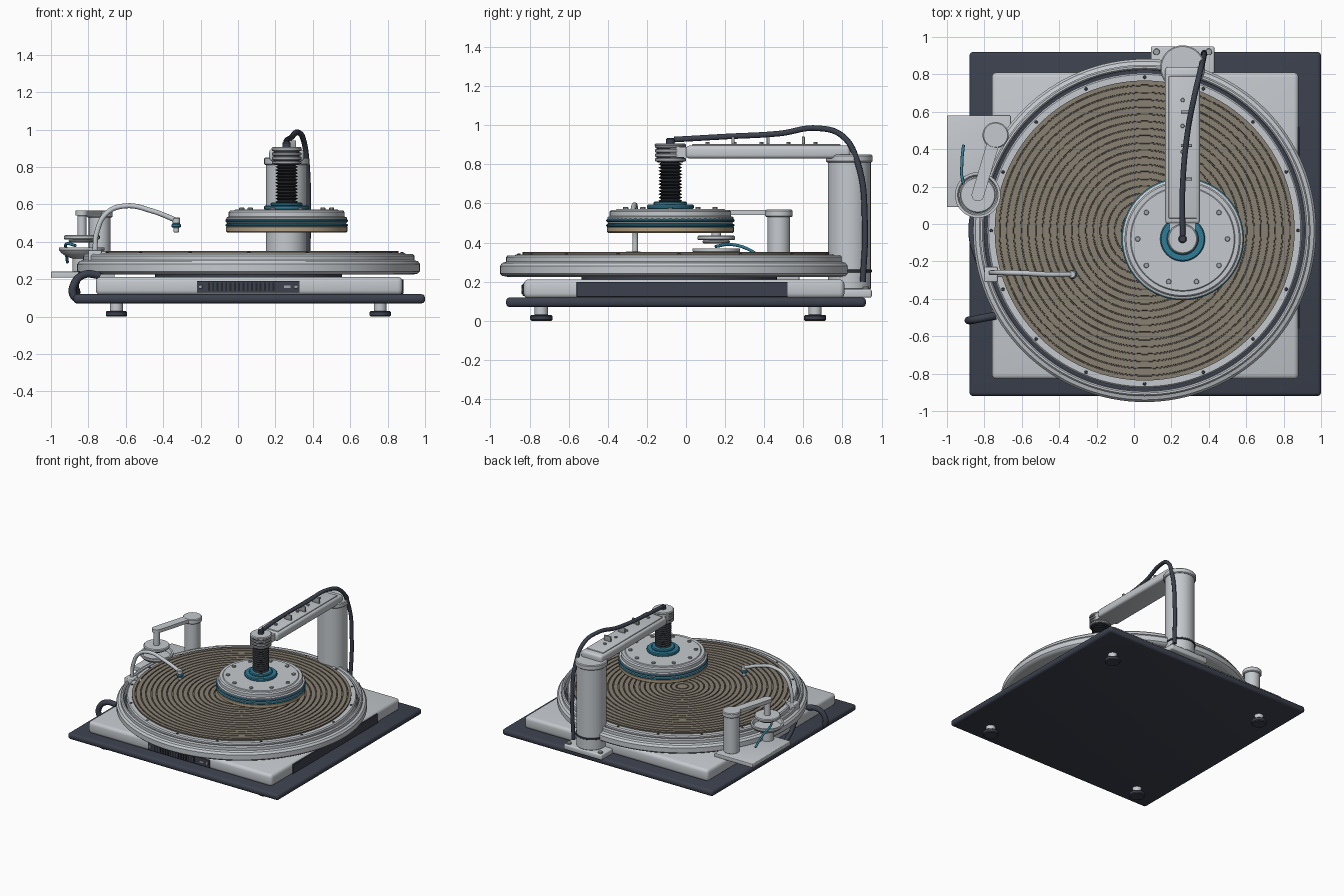
import bpy, bmesh, math
from mathutils import Vector

if "Cube" in bpy.data.objects:
    bpy.data.objects.remove(bpy.data.objects["Cube"], do_unlink=True)


def material(name, rgb):
    m = bpy.data.materials.new(name)
    m.use_nodes = True
    m.diffuse_color = (*rgb, 1)
    bsdf = next(n for n in m.node_tree.nodes if n.type == 'BSDF_PRINCIPLED')
    bsdf.inputs["Base Color"].default_value = (*rgb, 1)
    return m


GREY = material("light grey", (0.56, 0.59, 0.62))
STEEL = material("mid grey", (0.36, 0.38, 0.40))
NAVY = material("dark slate", (0.045, 0.053, 0.075))
BLACK = material("rubber black", (0.018, 0.02, 0.024))
BLUE = material("teal blue", (0.03, 0.20, 0.31))
PAD = material("pad taupe", (0.245, 0.215, 0.17))
GROOVE = material("groove brown", (0.13, 0.11, 0.085))
TAN = material("tan", (0.45, 0.35, 0.23))


def finish(bm, name, mats):
    bmesh.ops.recalc_face_normals(bm, faces=bm.faces)
    me = bpy.data.meshes.new(name)
    bm.to_mesh(me)
    bm.free()
    ob = bpy.data.objects.new(name, me)
    bpy.context.collection.objects.link(ob)
    for m in mats:
        me.materials.append(m)
    bpy.ops.object.select_all(action='DESELECT')
    ob.select_set(True)
    bpy.context.view_layer.objects.active = ob
    bpy.ops.object.shade_smooth_by_angle(angle=math.radians(35))
    return ob


def box(name, x, y, z, mat, bevel=0.0, segments=3):
    bm = bmesh.new()
    bmesh.ops.create_cube(bm, size=1)
    for v in bm.verts:
        v.co = Vector([(r[0] + r[1]) / 2 + c * (r[1] - r[0]) for c, r in zip(v.co, (x, y, z))])
    if bevel:
        bmesh.ops.bevel(bm, geom=bm.edges[:], offset=bevel, segments=segments,
                        profile=0.5, affect='EDGES')
    return finish(bm, name, [mat])


def lathe(name, centre, profile, mats, rule=None, steps=96):
    """Spin an (r, z) profile; rule(segment index) picks the material."""
    bm = bmesh.new()
    rings = []
    for r, z in profile:
        if r == 0:
            rings.append([bm.verts.new((*centre, z))] * steps)
        else:
            rings.append([bm.verts.new((centre[0] + r * math.cos(math.tau * i / steps),
                                        centre[1] + r * math.sin(math.tau * i / steps), z))
                          for i in range(steps)])
    for k, (a, b) in enumerate(zip(rings, rings[1:])):
        for i in range(steps):
            j = (i + 1) % steps
            f = bm.faces.new(dict.fromkeys((a[i], a[j], b[j], b[i])))
            f.material_index = rule(k) if rule else 0
    return finish(bm, name, mats)


def disc(name, centre, r, z0, z1, mat, edge=0.006, steps=64):
    return lathe(name, centre, [(0, z0), (r - edge, z0), (r, z0 + edge), (r, z1 - edge),
                                (r - edge, z1), (0, z1)], [mat], steps=steps)


def bolts(name, spots, r, z0, z1, mat):
    for i, c in enumerate(spots):
        disc(f"{name}_{i + 1}", c, r, z0, z1, mat, 0.002, 10)


def circle(c, r, n):
    return [(c[0] + r * math.cos(math.tau * i / n), c[1] + r * math.sin(math.tau * i / n))
            for i in range(n)]


def tube(name, points, r, mat):
    cu = bpy.data.curves.new(name, 'CURVE')
    cu.dimensions = '3D'
    cu.bevel_depth, cu.bevel_resolution, cu.resolution_u = r, 3, 10
    cu.use_fill_caps = True
    sp = cu.splines.new('BEZIER')
    sp.bezier_points.add(len(points) - 1)
    for p, co in zip(sp.bezier_points, points):
        p.co = co
        p.handle_left_type = p.handle_right_type = 'AUTO'
    cu.materials.append(mat)
    ob = bpy.data.objects.new(name, cu)
    bpy.context.collection.objects.link(ob)


def link_arm(name, a, b, r, z0, z1, mat):
    """Flat bar with rounded ends between two pivots."""
    bm = bmesh.new()
    a, b = Vector(a), Vector(b)
    ang = math.atan2(b.y - a.y, b.x - a.x)
    loop = []
    for c, start in ((b, ang - math.pi / 2), (a, ang + math.pi / 2)):
        for i in range(17):
            t = start + math.pi * i / 16
            loop.append(bm.verts.new((c.x + r * math.cos(t), c.y + r * math.sin(t), z0)))
    face = bm.faces.new(loop)
    top = bmesh.ops.extrude_face_region(bm, geom=[face])["geom"]
    for v in top:
        if isinstance(v, bmesh.types.BMVert):
            v.co.z = z1
    return finish(bm, name, [mat])


# Base plate, feet and cabinet
box("base_plate", (-0.88, 1.0), (-0.92, 0.92), (0.07, 0.12), NAVY, 0.02)
for x in (-0.65, 0.76):
    for y in (-0.74, 0.66):
        disc("foot_pad", (x, y), 0.057, 0, 0.03, NAVY)
        disc("foot_stem", (x, y), 0.034, 0.025, 0.08, GREY)
box("cabinet", (-0.76, 0.88), (-0.83, 0.81), (0.115, 0.212), GREY, 0.025)
box("front_panel", (-0.22, 0.33), (-0.836, -0.82), (0.128, 0.19), NAVY, 0.002, 1)
box("side_panel", (0.86, 0.885), (-0.56, 0.52), (0.122, 0.198), NAVY, 0.002, 1)
for x in (-0.2, 0.31):
    box("panel_screw", (x - 0.009, x + 0.009), (-0.842, -0.83), (0.15, 0.168), STEEL, 0.004)
box("panel_display", (0.245, 0.28), (-0.839, -0.83), (0.153, 0.165), STEEL)
for i in range(16):
    x = -0.16 + i * 0.023
    box("vent_slat", (x, x + 0.01), (-0.84, -0.83), (0.136, 0.182), BLACK)

# Turntable: drive hub, bowl, platter and grooved pad
TABLE = (0.057, -0.035)
disc("drive_hub", TABLE, 0.5, 0.2, 0.23, NAVY)
lathe("bowl", TABLE, [(0, 0.225), (0.88, 0.225), (0.905, 0.23), (0.917, 0.242), (0.917, 0.28),
                      (0.905, 0.296), (0.89, 0.3), (0.886, 0.302), (0.886, 0.325), (0.878, 0.334),
                      (0.868, 0.334), (0.86, 0.325), (0.858, 0.27), (0.8, 0.27), (0, 0.27)],
      [GREY, NAVY], lambda k: int(k >= 12), 128)
lathe("platter", TABLE, [(0.0, 0.26), (0.835, 0.26), (0.842, 0.27), (0.842, 0.332),
                         (0.834, 0.34), (0, 0.34)], [GREY], steps=128)
pad = [(0.802, 0.335), (0.802, 0.351)]
pitch, width = 0.0385, 0.007
for i in range(20):
    r = 0.78 - i * pitch
    pad += [(r, 0.351), (r - 0.001, 0.345), (r - width, 0.345), (r - width - 0.001, 0.351)]
pad.append((0, 0.351))
lathe("grooved_pad", TABLE, pad, [PAD, GROOVE],
      lambda k: int(k == 0 or (k > 1 and (k - 2) % 4 < 3)), 128)
bolts("platter_screw", circle(TABLE, 0.82, 16), 0.009, 0.335, 0.344, NAVY)

# Polishing head in stacked layers
HEAD = (0.26, -0.08)
disc("head_pad", HEAD, 0.325, 0.45, 0.484, TAN)
disc("head_lower_band", HEAD, 0.328, 0.48, 0.496, BLUE)
disc("head_spacer", HEAD, 0.322, 0.494, 0.506, GREY)
disc("head_upper_band", HEAD, 0.328, 0.504, 0.522, BLUE)
lathe("head_body", HEAD, [(0, 0.52), (0.322, 0.52), (0.322, 0.53), (0.31, 0.535), (0.31, 0.558),
                          (0.302, 0.567), (0.28, 0.567), (0.275, 0.572), (0, 0.572)], [GREY])
bolts("head_bolt", circle(HEAD, 0.24, 10), 0.014, 0.57, 0.582, STEEL)
disc("hub_collar", HEAD, 0.12, 0.57, 0.594, BLUE)
disc("hub_neck", HEAD, 0.085, 0.59, 0.61, BLUE)
bellows = [(0, 0.6)]
for i in range(13):
    bellows += [(0.046, 0.605 + i * 0.017), (0.061, 0.6135 + i * 0.017)]
lathe("bellows", HEAD, bellows + [(0.046, 0.826), (0, 0.826)], [BLACK], steps=48)
for i in range(4):
    disc("spindle_ring", HEAD, 0.079, 0.815 + i * 0.023, 0.832 + i * 0.023, STEEL, 0.003)
disc("spindle_core", HEAD, 0.07, 0.81, 0.9, NAVY)
disc("spindle_cap", HEAD, 0.08, 0.89, 0.907, GREY)
disc("cable_socket", HEAD, 0.022, 0.9, 0.935, NAVY)

# Support column and overhead arm
POST = (0.26, 0.835)
box("column_foot", (0.09, 0.43), (0.72, 0.95), (0.118, 0.162), GREY, 0.01)
bolts("foot_bolt", [(x, y) for x in (0.12, 0.4) for y in (0.75, 0.92)], 0.018, 0.16, 0.175, STEEL)
disc("column", POST, 0.11, 0.16, 0.82, GREY)
disc("column_cap", POST, 0.12, 0.81, 0.85, GREY)
disc("cable_clamp", POST, 0.116, 0.247, 0.262, NAVY, 0.003)
box("arm_beam", (0.167, 0.353), (0.0, 0.84), (0.83, 0.896), GREY, 0.018)
link_arm("arm_nose", (0.26, 0.1), HEAD, 0.07, 0.836, 0.89, GREY)
box("arm_cover", (0.185, 0.335), (0.03, 0.79), (0.89, 0.903), GREY, 0.004)
bolts("arm_screw", [(0.26, 0.11 + i * 0.138) for i in range(5)], 0.011, 0.9, 0.914, STEEL)
for y in (0.24, 0.42, 0.6):
    box("cable_clip", (0.25, 0.31), (y - 0.008, y + 0.008), (0.9, 0.942), STEEL, 0.003)
tube("main_cable", [(0.26, -0.06, 0.927), (0.26, 0.2, 0.942), (0.285, 0.48, 0.958),
                    (0.32, 0.67, 0.985), (0.35, 0.8, 0.945), (0.37, 0.88, 0.8),
                    (0.375, 0.915, 0.5), (0.37, 0.905, 0.2)], 0.015, NAVY)

# Conditioner station on the side shelf
PIVOT, CUP = (-0.74, 0.475), (-0.835, 0.155)
box("shelf", (-1.0, -0.66), (0.09, 0.58), (0.208, 0.24), GREY, 0.005)
disc("pivot_column", PIVOT, 0.058, 0.235, 0.55, GREY)
disc("pivot_cap", PIVOT, 0.07, 0.53, 0.568, GREY)
link_arm("swing_arm", PIVOT, CUP, 0.033, 0.54, 0.567, GREY)
disc("swing_shaft", CUP, 0.024, 0.43, 0.545, GREY)
disc("dresser_disc", CUP, 0.096, 0.412, 0.436, GREY)
disc("dresser_face", CUP, 0.07, 0.395, 0.414, STEEL)
lathe("rinse_cup", CUP, [(0, 0.235), (0.05, 0.235), (0.05, 0.31), (0.09, 0.325), (0.11, 0.34),
                         (0.122, 0.355), (0.122, 0.37), (0.108, 0.37), (0.1, 0.345), (0, 0.345)],
      [GREY], steps=64)
tube("rinse_hose", [(-0.87, 0.15, 0.38), (-0.915, 0.23, 0.39), (-0.92, 0.33, 0.36),
                    (-0.912, 0.42, 0.29)], 0.008, BLUE)

# Slurry spout
box("spout_bracket", (-0.8, -0.73), (-0.31, -0.23), (0.29, 0.355), GREY, 0.006)
box("spout_clamp", (-0.74, -0.67), (-0.28, -0.25), (0.325, 0.35), GREY, 0.004)
tube("spout_pipe", [(-0.765, -0.26, 0.34), (-0.755, -0.26, 0.45), (-0.7, -0.26, 0.555),
                    (-0.6, -0.262, 0.592), (-0.46, -0.27, 0.565), (-0.33, -0.27, 0.515)],
     0.014, GREY)
NOZZLE = (-0.33, -0.27)
disc("nozzle_body", NOZZLE, 0.021, 0.495, 0.53, GREY)
disc("nozzle_collar", NOZZLE, 0.025, 0.475, 0.497, BLUE)
disc("nozzle_tip", NOZZLE, 0.015, 0.45, 0.477, GREY, 0.003)

# Drain hoses on the side
tube("drain_hose", [(-0.74, -0.49, 0.22), (-0.82, -0.505, 0.225), (-0.873, -0.515, 0.18),
                    (-0.878, -0.515, 0.11), (-0.84, -0.515, 0.09)], 0.021, NAVY)
tube("supply_hose", [(-0.75, -0.28, 0.25), (-0.8, -0.25, 0.245), (-0.84, -0.17, 0.22),
                     (-0.868, -0.05, 0.17), (-0.86, 0.06, 0.13)], 0.018, NAVY)
